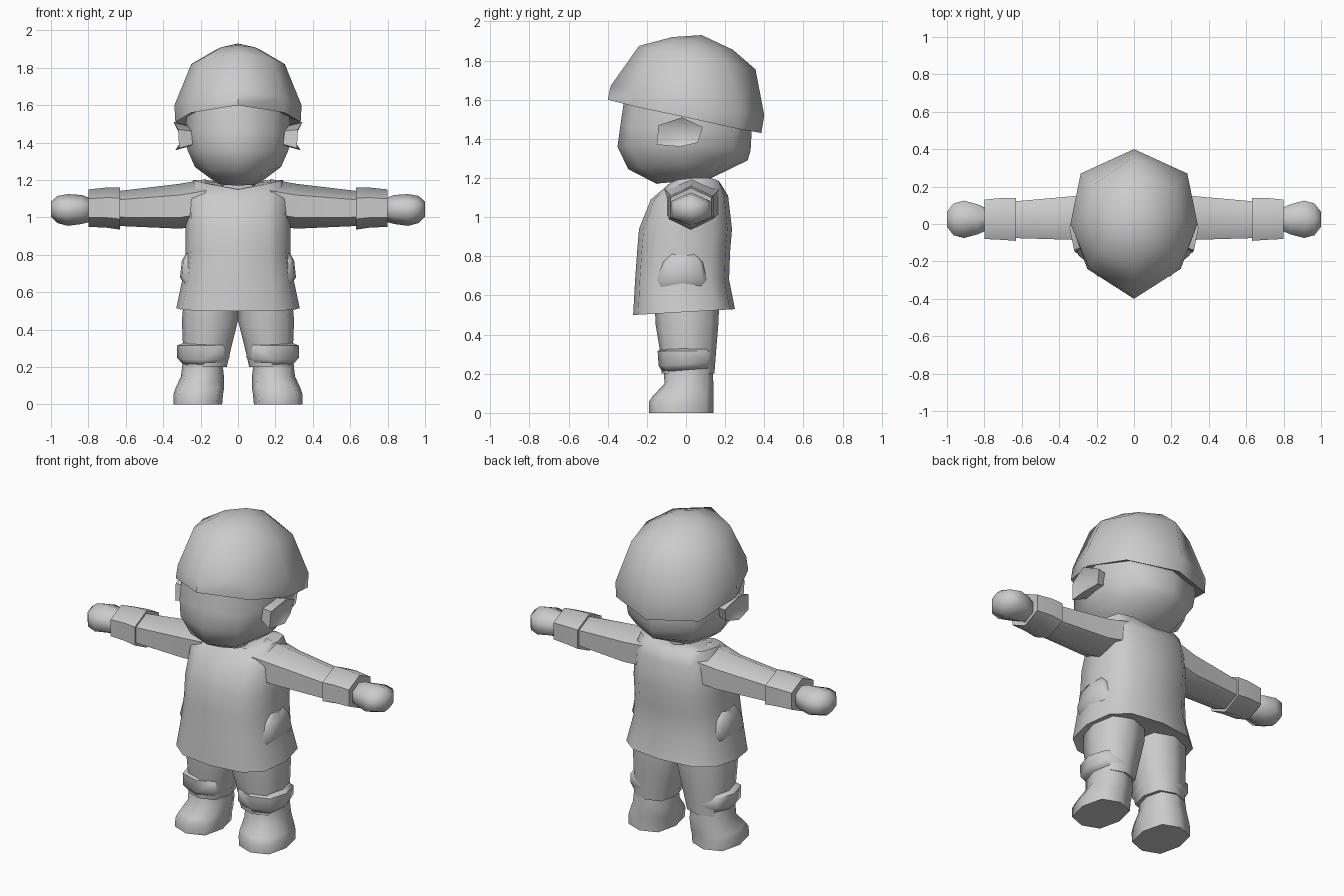
import bpy, bmesh, math

cube = bpy.data.objects.get("Cube")
if cube:
    bpy.data.objects.remove(cube, do_unlink=True)

# Single plain grey material
grey = bpy.data.materials.new("plain grey")
grey.use_nodes = True
COLOUR = (0.6, 0.6, 0.6, 1)
grey.diffuse_color = COLOUR
grey.node_tree.nodes["Principled BSDF"].inputs["Base Color"].default_value = COLOUR


def loft(name, rings, sharp=55):
    """Skin closed rings of equal length and cap both ends."""
    bm = bmesh.new()
    rows = [[bm.verts.new(p) for p in r] for r in rings]
    n = len(rows[0])
    for a, b in zip(rows, rows[1:]):
        for i in range(n):
            j = (i + 1) % n
            bm.faces.new((a[i], a[j], b[j], b[i]))
    bm.faces.new(rows[0][::-1])
    bm.faces.new(rows[-1])
    bmesh.ops.remove_doubles(bm, verts=bm.verts, dist=0.0005)
    bmesh.ops.recalc_face_normals(bm, faces=bm.faces)
    me = bpy.data.meshes.new(name)
    bm.to_mesh(me)
    bm.free()
    me.materials.append(grey)
    ob = bpy.data.objects.new(name, me)
    bpy.context.collection.objects.link(ob)
    bpy.ops.object.select_all(action='DESELECT')
    ob.select_set(True)
    bpy.context.view_layer.objects.active = ob
    bpy.ops.object.shade_smooth_by_angle(angle=math.radians(sharp))
    return ob


def sym(half):
    """Complete a half ring (front to back, +x side) across x = 0."""
    return half + [(-x, y, z) for x, y, z in half[-2:0:-1]]


def box_ring(x0, x1, y0, y1, z, n=8, power=0.75, tilt=0.0):
    """Rounded horizontal ring inside the given limits; tilt raises its back."""
    pts = []
    for i in range(n):
        a = 2 * math.pi * i / n
        c, s = math.cos(a), math.sin(a)
        u = math.copysign(abs(c) ** power, c)
        v = math.copysign(abs(s) ** power, s)
        pts.append(((x0 + x1) / 2 + u * (x1 - x0) / 2,
                    (y0 + y1) / 2 + v * (y1 - y0) / 2, z + tilt * v))
    return pts


def arm_ring(x, y0, y1, z0, z1):
    """Hexagon across the arm with points at top and bottom."""
    return [(x, (y0 + y1) / 2 + (y1 - y0) / 2 * math.sin(a) / 0.866,
             (z0 + z1) / 2 + (z1 - z0) / 2 * math.cos(a))
            for a in (math.pi * k / 3 for k in range(6))]


def pair(name, rings, sharp=55):
    """Make a left part (+x) and its mirrored right part."""
    loft("left_" + name, rings, sharp)
    loft("right_" + name, [[(-x, y, z) for x, y, z in r] for r in rings], sharp)


# Helmet: inner lip, tilted rim, brim and faceted dome
loft("helmet", [sym(r) for r in (
    [(0, -.30, 1.60), (.18, -.20, 1.58), (.27, 0, 1.54), (.21, .22, 1.49), (0, .31, 1.47)],
    [(0, -.40, 1.60), (.25, -.24, 1.56), (.335, 0, 1.51), (.28, .27, 1.45), (0, .385, 1.43)],
    [(0, -.385, 1.67), (.24, -.235, 1.64), (.34, 0, 1.60), (.285, .27, 1.54), (0, .40, 1.52)],
    [(0, -.24, 1.875), (.19, -.15, 1.85), (.25, .02, 1.82), (.22, .21, 1.78), (0, .355, 1.755)],
    [(0, -.07, 1.92), (.09, -.04, 1.91), (.13, .06, 1.89), (.11, .17, 1.86), (0, .24, 1.855)],
    [(0, .08, 1.93)] * 5)], 65)

# Head
loft("head", [sym(r) for r in (
    [(0, -.31, 1.64), (.20, -.25, 1.62), (.27, 0, 1.58), (.22, .24, 1.53), (0, .32, 1.50)],
    [(0, -.335, 1.47), (.20, -.275, 1.46), (.285, 0, 1.45), (.23, .25, 1.44), (0, .335, 1.43)],
    [(0, -.35, 1.36), (.19, -.28, 1.36), (.27, -.02, 1.36), (.22, .24, 1.35), (0, .33, 1.34)],
    [(0, -.295, 1.245), (.15, -.24, 1.25), (.23, 0, 1.27), (.18, .21, 1.28), (0, .315, 1.29)],
    [(0, -.15, 1.17), (.08, -.12, 1.175), (.11, 0, 1.18), (.09, .09, 1.19), (0, .12, 1.195)])], 70)

# Ears: flared cups with a sunken centre
ear = [(.345, -.02, 1.51), (.32, -.14, 1.47), (.315, -.15, 1.37),
       (.335, -.03, 1.36), (.31, .06, 1.38), (.32, .085, 1.46)]
pair("ear", [[(.24, y * .8, 1.44 + (z - 1.44) * .7) for x, y, z in ear],
             ear, [(.29, -.01, 1.43)] * 6], 50)

# Neck
loft("neck", [box_ring(-.10, .10, -.08, .12, z) for z in (1.10, 1.23)])

# Coat: flared hem, waist, shoulders and a collar dipping at the front
coat = [box_ring(-rx, rx, y0, y1, z, 12, .72, t) for rx, y0, y1, z, t in (
    (.27, -.22, .20, .53, .01), (.33, -.27, .25, .515, .015),
    (.295, -.26, .22, .68, 0), (.28, -.25, .225, .82, 0),
    (.28, -.24, .235, .94, 0), (.275, -.18, .215, 1.10, .01))]
for rx, y0, y1, z, rise, t in ((.24, -.09, .18, 1.155, .045, .005),
                               (.105, -.08, .13, 1.16, .025, .02)):
    coat.append([(x, y, q + rise * abs(x) / rx)
                 for x, y, q in box_ring(-rx, rx, y0, y1, z, 12, .72, t)])
loft("coat", coat, 60)

# Side pockets
pair("pocket", [box_ring(.22, x1, y0, y1, z, 8, .6) for x1, y0, y1, z in (
    (.285, -.15, .10, .64), (.31, -.15, .11, .68), (.30, -.12, .09, .77), (.27, -.08, .05, .82))])

# Sleeves, cuffs and mitten hands
pair("sleeve", [arm_ring(*r) for r in (
    (.17, -.11, .17, .96, 1.205), (.31, -.085, .15, .94, 1.18), (.65, -.075, .12, .955, 1.14))])
pair("cuff", [arm_ring(*r) for r in (
    (.635, -.06, .105, .97, 1.12), (.63, -.09, .14, .935, 1.16),
    (.70, -.085, .14, .945, 1.16), (.80, -.08, .13, .95, 1.15), (.795, -.05, .10, .98, 1.12))])
pair("hand", [arm_ring(*r) for r in (
    (.78, -.03, .08, .98, 1.10), (.835, -.055, .105, .965, 1.12), (.91, -.075, .125, .955, 1.125),
    (.965, -.06, .11, .97, 1.115), (1.0, -.015, .065, 1.005, 1.085))], 70)

# Trousers
pair("trouser_leg", [box_ring(*r) for r in (
    (.0, .29, -.16, .17, .56), (.0, .30, -.155, .165, .45), (.03, .295, -.135, .155, .33),
    (.06, .295, -.125, .145, .20))], 60)

# Knee bands, thicker at the front
pair("knee_band", [box_ring(*r, tilt=t) for r, t in (
    ((.055, .29, -.11, .13, .33), 0), ((.045, .325, -.145, .145, .315), 0),
    ((.045, .325, -.14, .145, .25), .01), ((.07, .30, -.12, .14, .22), .01))], 60)

# Boots with a low toe
pair("boot", [box_ring(*r) for r in (
    (.085, .295, -.115, .135, .24), (.075, .305, -.11, .14, .15),
    (.075, .335, -.17, .14, .085), (.08, .345, -.19, .14, .055), (.085, .345, -.19, .14, 0))], 60)
